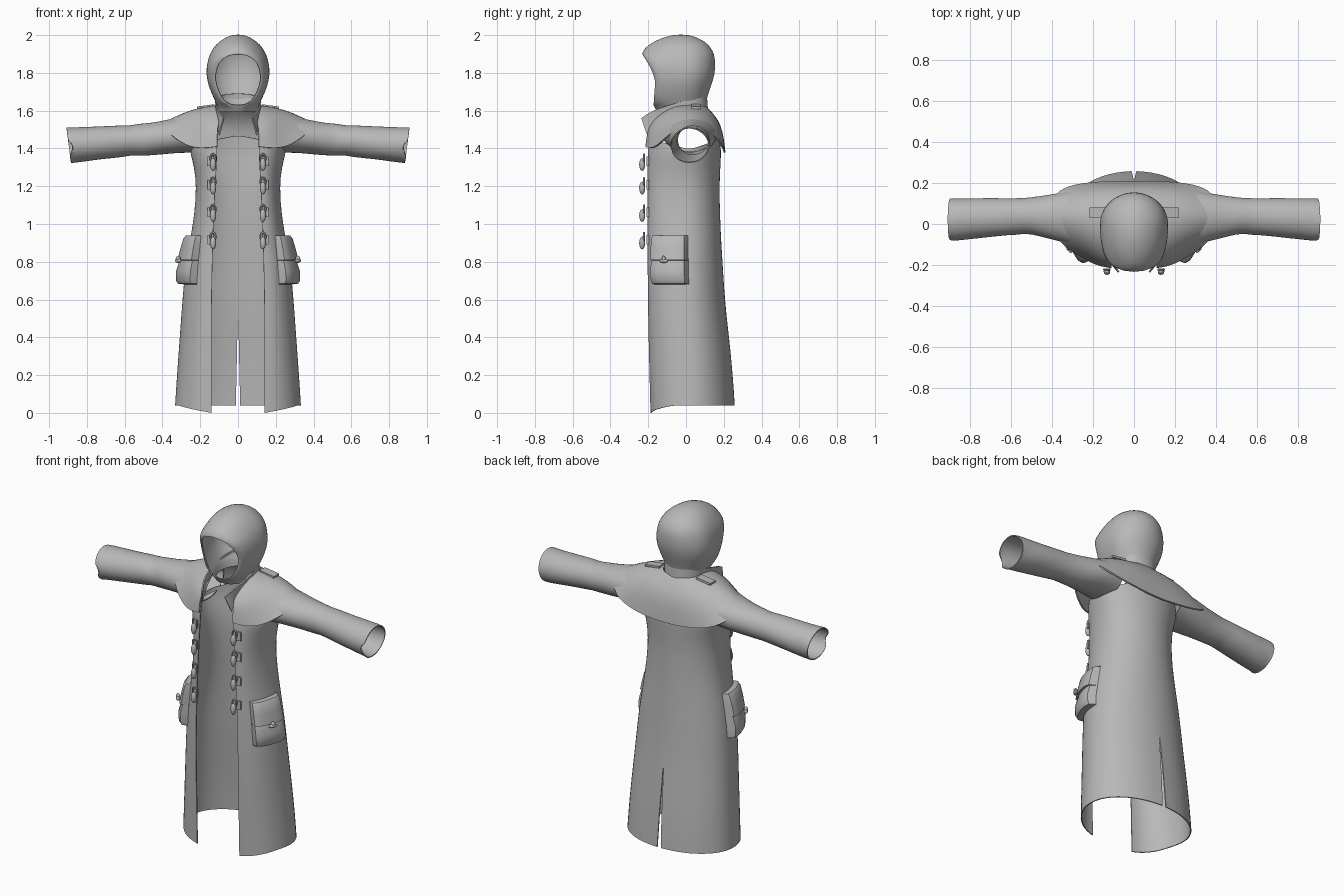
import bpy, bmesh, math
from mathutils import Vector

if "Cube" in bpy.data.objects:
    bpy.data.objects.remove(bpy.data.objects["Cube"])

cloth = bpy.data.materials.new("grey cloth")
cloth.diffuse_color = (0.48, 0.48, 0.48, 1)
cloth.use_nodes = True
cloth.node_tree.nodes["Principled BSDF"].inputs["Base Color"].default_value = cloth.diffuse_color


def finish(ob, mods=(), angle=40):
    """Add modifiers, apply them and smooth the soft edges."""
    ob.data.materials.clear()
    ob.data.materials.append(cloth)
    bpy.ops.object.select_all(action='DESELECT')
    ob.select_set(True)
    bpy.context.view_layer.objects.active = ob
    for kind, settings in mods:
        m = ob.modifiers.new(kind, kind)
        for key, value in settings.items():
            setattr(m, key, value)
        bpy.ops.object.modifier_apply(modifier=m.name)
    bpy.ops.object.shade_smooth_by_angle(angle=math.radians(angle))
    return ob


def mods(thick=0.006, levels=1):
    out = [('MIRROR', dict(use_clip=False, merge_threshold=0.0005)),
           ('SUBSURF', dict(levels=levels, boundary_smooth='PRESERVE_CORNERS'))]
    if thick:
        out.append(('SOLIDIFY', dict(thickness=thick, offset=0)))
    return out


def loft(name, rows, closed=False):
    """Skin a list of equally long point rows."""
    bm = bmesh.new()
    grid = [[bm.verts.new(p) for p in row] for row in rows]
    n = len(rows[0])
    for a, b in zip(grid, grid[1:]):
        for i in range(n if closed else n - 1):
            j = (i + 1) % n
            bm.faces.new((a[i], a[j], b[j], b[i]))
    bmesh.ops.remove_doubles(bm, verts=bm.verts, dist=0.0002)
    bmesh.ops.recalc_face_normals(bm, faces=bm.faces)
    me = bpy.data.meshes.new(name)
    bm.to_mesh(me)
    bm.free()
    ob = bpy.data.objects.new(name, me)
    bpy.context.collection.objects.link(ob)
    return ob


def section(w, ex, ey, ym, yb, bx, t):
    """Half cross-section: t=0 front edge, t=1 side, t=2 back centre."""
    if t <= 1:
        a = t * math.pi / 2
        return ex + (w - ex) * math.sin(a), ym - (ym - ey) * math.cos(a)
    a = (t - 1) * math.pi / 2
    return bx + (w - bx) * math.cos(a), ym + (yb - ym) * math.sin(a)


STEPS = [i / 7 for i in range(15)]

# coat body: height, half width, opening, front, middle, back, vent half gap
BODY = [(0.0, .332, .14, -.185, .03, .255, .012),
        (0.2, .322, .14, -.19, .03, .245, .008),
        (0.4, .307, .14, -.195, .02, .225, .004),
        (0.57, .295, .14, -.198, .01, .205, 0),
        (0.75, .28, .137, -.20, 0, .195, 0),
        (0.9, .255, .133, -.20, 0, .185, 0),
        (1.05, .228, .128, -.20, 0, .178, 0),
        (1.2, .218, .12, -.20, 0, .175, 0),
        (1.3, .23, .115, -.20, 0, .18, 0),
        (1.38, .252, .11, -.20, .01, .185, 0),
        (1.47, .25, .11, -.19, .02, .178, 0)]


def body_at(z):
    for a, b in zip(BODY, BODY[1:]):
        if z <= b[0]:
            f = (z - a[0]) / (b[0] - a[0])
            return [p + (q - p) * f for p, q in zip(a[1:], b[1:])]


rows = []
for z, *s in BODY:
    row = []
    for t in STEPS:
        zz = z
        if z == 0:                       # hem is lowest at the front corners
            zz = 0.04 * min(1, t * 1.4)
        elif z > 1.4:                    # armhole dips at the side
            zz = 1.395 + 0.075 * abs(1 - t)
        row.append((*section(*s, t), zz))
    rows.append(row)
finish(loft("coat_body", rows), mods())

# sleeves: x, centre y, centre z, radius y, radius z
SLEEVE = [(.21, .02, 1.475, .145, .095), (.30, .03, 1.472, .13, .092),
          (.38, .035, 1.46, .112, .088), (.46, .038, 1.45, .095, .083),
          (.53, .04, 1.445, .083, .083), (.57, .037, 1.442, .088, .076),
          (.60, .036, 1.44, .086, .082), (.72, .03, 1.43, .094, .084),
          (.83, .024, 1.42, .098, .09), (.88, .021, 1.418, .101, .092),
          (.905, .02, 1.416, .101, .092)]
rows = []
for k, (x, cy, cz, ry, rz) in enumerate(SLEEVE):
    row = []
    for i in range(24):
        a = 2 * math.pi * i / 24
        fold = 1 + 0.015 * math.sin(3 * a + 2.1 * k)
        xx = x
        if k == len(SLEEVE) - 1:         # cuff is shorter below, notched at the front
            xx = .896 + .012 * math.sin(a) - (.022 if i in (12, 13) else 0)
        row.append((xx, cy + ry * fold * math.cos(a), cz + rz * fold * math.sin(a)))
    rows.append(row)
finish(loft("sleeves", rows, closed=True), mods())

# shoulder cape, from hem through the shoulder to the neck
hem = [(.11, -.21, 1.41), (.18, -.20, 1.40), (.26, -.155, 1.405), (.36, -.095, 1.47),
       (.43, .03, 1.548), (.39, .15, 1.47), (.30, .19, 1.415), (.15, .205, 1.385), (0, .203, 1.375)]
mid = [(.11, -.20, 1.5), (.16, -.185, 1.535), (.21, -.125, 1.57), (.245, -.055, 1.597),
       (.26, .03, 1.608), (.25, .105, 1.592), (.2, .16, 1.56), (.1, .185, 1.54), (0, .188, 1.53)]
neck = [(.095, -.16, 1.56), (.10, -.11, 1.595), (.11, -.07, 1.615), (.115, -.03, 1.622),
        (.115, .02, 1.625), (.11, .06, 1.622), (.085, .09, 1.62), (.045, .105, 1.615), (0, .11, 1.615)]
finish(loft("shoulder_cape", [hem, mid, neck]), mods(.01, 2))

# standing collar with pointed front tips
base = [(.10, -.205, 1.47), (.10, -.16, 1.55), (.115, -.08, 1.60), (.118, 0, 1.615),
        (.10, .07, 1.62), (.05, .105, 1.615), (0, .115, 1.61)]
top = [(.075, -.235, 1.56), (.105, -.18, 1.60), (.12, -.09, 1.63), (.12, 0, 1.655),
       (.095, .075, 1.68), (.048, .102, 1.69), (0, .108, 1.69)]
finish(loft("collar", [base, top]), mods(.008, 2))

# hood: height, half width, opening, front, middle, back
HOOD = [(1.595, .10, 0, -.15, -.02, .10), (1.625, .108, 0, -.17, -.02, .10),
        (1.64, .112, .07, -.168, -.02, .102), (1.70, .142, .10, -.165, -.01, .118),
        (1.76, .162, .122, -.157, 0, .142), (1.82, .167, .115, -.18, 0, .154),
        (1.88, .154, .09, -.215, 0, .151), (1.91, .142, 0, -.238, 0, .143),
        (1.95, .115, 0, -.195, -.01, .118), (1.98, .075, 0, -.135, -.02, .07),
        (1.997, .035, 0, -.075, -.025, .02), (2.0, 0, 0, -.028, -.028, -.028)]
rows = [[(*section(*s, 0, t), z) for t in STEPS] for z, *s in HOOD]
finish(loft("hood", rows), mods())

# pockets: height and bulge; the flap overhangs the pouch
POCKET = [(.68, 0), (.684, .035), (.70, .046), (.75, .05), (.80, .042), (.808, .04),
          (.81, .052), (.87, .047), (.925, .04), (.938, .03), (.94, 0)]
rows = []
for z, off in POCKET:
    s = body_at(z)
    row = []
    for i in range(11):
        t = .36 + .068 * i
        x, y = section(*s, t)
        o = 0 if i in (0, 10) else off * (.85 if i in (1, 9) else 1)
        a = t * math.pi / 2
        row.append((x + o * math.sin(a), y - o * math.cos(a), z))
    row[0], row[-1] = [(p[0], p[1], z) for p in (row[0], row[-1])]
    rows.append(row)
finish(loft("pockets", rows), mods(0, 0)[:1])


def ball(name, loc, scale):
    bpy.ops.mesh.primitive_uv_sphere_add(segments=12, ring_count=8, radius=1, location=loc)
    ob = bpy.context.object
    ob.name, ob.scale = name, scale
    return finish(ob)


def box(name, loc, size, rot=(0, 0, 0)):
    bpy.ops.mesh.primitive_cube_add(size=1, location=loc, rotation=rot)
    ob = bpy.context.object
    ob.name, ob.scale = name, size
    return finish(ob)


def ring(name, loc, rot, scale):
    bpy.ops.mesh.primitive_torus_add(major_segments=14, minor_segments=6, major_radius=.016,
                                     minor_radius=.005, location=loc, rotation=rot)
    ob = bpy.context.object
    ob.name, ob.scale = name, scale
    return finish(ob)


for side in (-1, 1):
    # front toggles with cord loops and stitched patches
    for z in (1.32, 1.195, 1.05, .905):
        x = side * .132
        ball("toggle", (x, -.232, z - .005), (.016, .016, .034))
        ring("toggle_cord", (x, -.222, z + .028), (math.pi / 2, 0, 0), (.9, 1.3, 1))
        box("toggle_patch", (x + side * .012, -.202, z + .012), (.034, .012, .05))
    # pocket toggles
    ang = side * math.radians(58)
    px, py = side * .317, -.118
    ball("pocket_toggle", (px, py, .805), (.012, .026, .011)).rotation_euler.z = ang - side * math.pi / 2
    ball("pocket_toggle_knot", (px, py, .815), (.013, .01, .017))
    # shoulder tabs
    box("shoulder_tab", (side * .17, .055, 1.622), (.095, .05, .012), (0, side * .13, 0))
